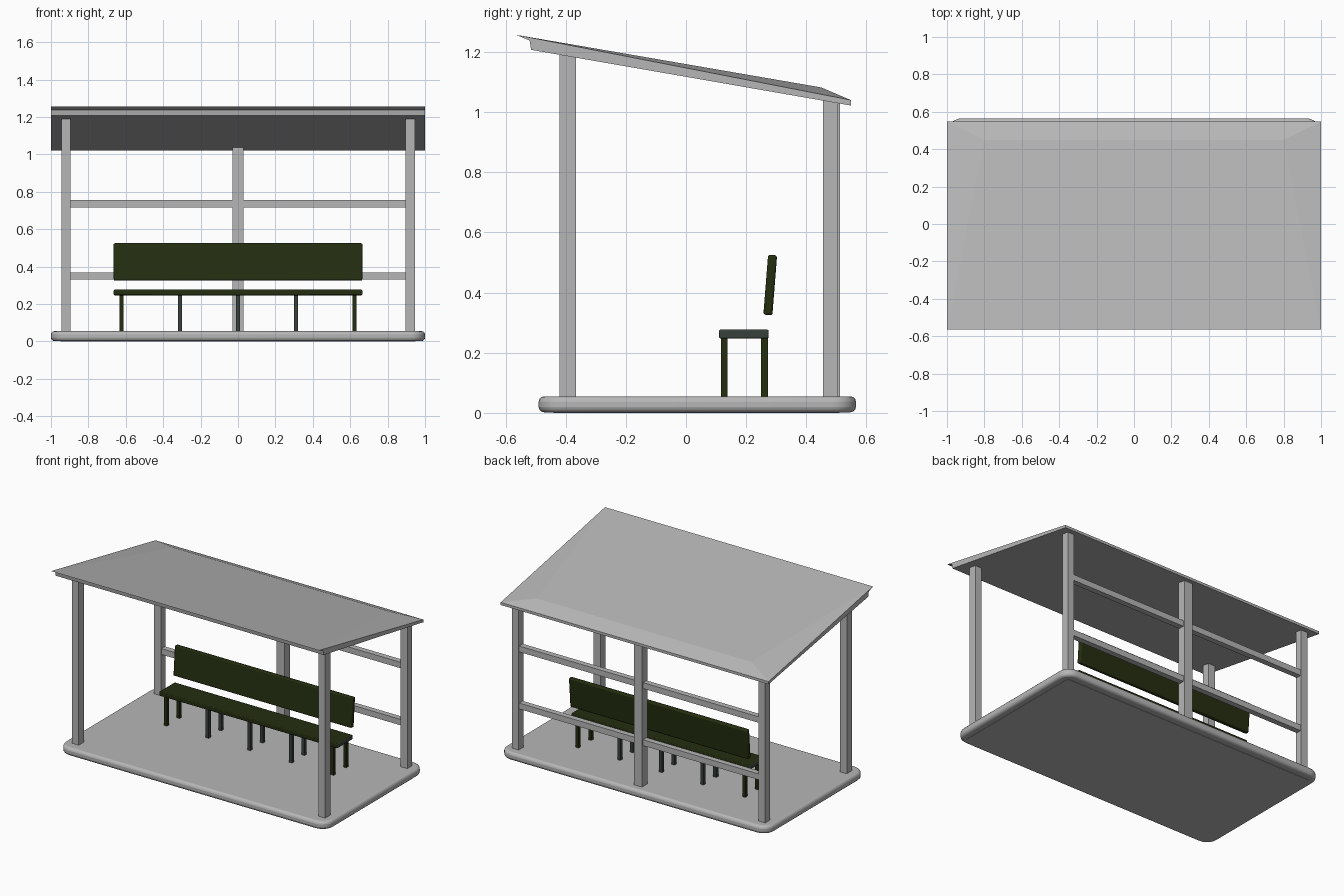
import bpy, bmesh, math
from mathutils import Matrix

cube = bpy.data.objects.get("Cube")
if cube:
    bpy.data.objects.remove(cube, do_unlink=True)


def material(name, rgb):
    m = bpy.data.materials.new(name)
    m.use_nodes = True
    color = (*rgb, 1)
    m.diffuse_color = color
    m.node_tree.nodes["Principled BSDF"].inputs["Base Color"].default_value = color
    return m


GREY = material("light grey", (0.47, 0.47, 0.47))
GREEN = material("dark green", (0.018, 0.027, 0.005))
SLATE = material("slate", (0.04, 0.053, 0.046))


def finish(name, bm, mats):
    bmesh.ops.recalc_face_normals(bm, faces=bm.faces)
    me = bpy.data.meshes.new(name)
    bm.to_mesh(me)
    bm.free()
    for m in mats:
        me.materials.append(m)
    ob = bpy.data.objects.new(name, me)
    bpy.context.collection.objects.link(ob)
    return ob


def box_mesh(x, y, z):
    """Box from (low, high) pairs."""
    bm = bmesh.new()
    bmesh.ops.create_cube(bm, size=1)
    for v in bm.verts:
        v.co = [lo + (c + 0.5) * (hi - lo) for c, (lo, hi) in zip(v.co, (x, y, z))]
    return bm


def box(name, x, y, z, mat):
    return finish(name, box_mesh(x, y, z), [mat])


def soften(ob, width, segments=3):
    mod = ob.modifiers.new("rounded edges", "BEVEL")
    mod.width = width
    mod.segments = segments
    mod.limit_method = "ANGLE"
    mod.angle_limit = math.radians(40)
    bpy.ops.object.select_all(action="DESELECT")
    ob.select_set(True)
    bpy.context.view_layer.objects.active = ob
    bpy.ops.object.shade_smooth_by_angle(angle=math.radians(40))


def roof_underside(y):
    return 1.207 - 0.1745 * (y + 0.515)


def post(name, x, y):
    """Upright whose top is cut to the roof slope."""
    bm = box_mesh(x, y, (0.045, 1))
    for v in bm.verts:
        if v.co.z > 0.5:
            v.co.z = roof_underside(v.co.y) + 0.003
    finish(name, bm, [GREY])


# Base slab with rounded corners
bm = box_mesh((-1, 1), (-0.49, 0.565), (0.002, 0.055))
corners = [e for e in bm.edges if abs(e.verts[0].co.z - e.verts[1].co.z) > 0.01]
bmesh.ops.bevel(bm, geom=corners, offset=0.08, segments=6, profile=0.5, affect="EDGES")
soften(finish("base_slab", bm, [GREY]), 0.018)
box("base_underside", (-0.95, 0.95), (-0.44, 0.51), (0, 0.01), GREY)

# Corner posts, middle post and back rails
for side, s in (("right", -1), ("left", 1)):
    span = sorted((s * 0.895, s * 0.945))
    post(f"front_{side}_post", span, (-0.42, -0.365))
    post(f"back_{side}_post", span, (0.455, 0.505))
post("back_middle_post", (-0.03, 0.03), (0.455, 0.512))
for name, z in (("lower_rail", 0.33), ("upper_rail", 0.715)):
    box(name, (-0.9, 0.9), (0.462, 0.5), (z, z + 0.04), GREY)

# Sloping roof: raised panel with hipped sides and back, undercut front edge
bm = bmesh.new()
rim = [(-0.565, 1.257), (-0.52, 1.238), (-0.515, 1.207), (0.548, 1.022), (0.548, 1.04)]
left, right = ([bm.verts.new((s, y, z)) for y, z in rim] for s in (-1, 1))
panel_l, panel_r = (bm.verts.new((s * 0.8, 0.45, 1.082)) for s in (-1, 1))
for i in range(4):
    bm.faces.new((left[i], left[i + 1], right[i + 1], right[i]))
for ring, inner in ((left, panel_l), (right, panel_r)):
    bm.faces.new(ring)
    bm.faces.new((ring[0], ring[4], inner))
bm.faces.new((left[0], right[0], panel_r, panel_l))
bm.faces.new((left[4], right[4], panel_r, panel_l))
finish("roof", bm, [GREY])

# Bench seat with slate end caps
bm = box_mesh((-0.665, 0.665), (0.11, 0.275), (0.247, 0.277))
bm.normal_update()
for f in bm.faces:
    f.material_index = int(abs(f.normal.x) > 0.9)
soften(finish("bench_seat", bm, [GREEN, SLATE]), 0.005, 2)

# Leaning backrest
rest = box("bench_backrest", (-0.665, 0.665), (-0.015, 0.015), (-0.1, 0.1), GREEN)
rest.data.transform(Matrix.Translation((0, 0.28, 0.425)) @ Matrix.Rotation(math.radians(-4.5), 4, "X"))
soften(rest, 0.007, 2)

# Five pairs of bench legs
for i in range(-2, 3):
    x = i * 0.311
    mat = GREEN if abs(i) == 2 else SLATE
    for row, y in (("front", 0.127), ("back", 0.261)):
        box(f"bench_{row}_leg_{i + 3}", (x - 0.011, x + 0.011), (y - 0.011, y + 0.011), (0.05, 0.25), mat)
